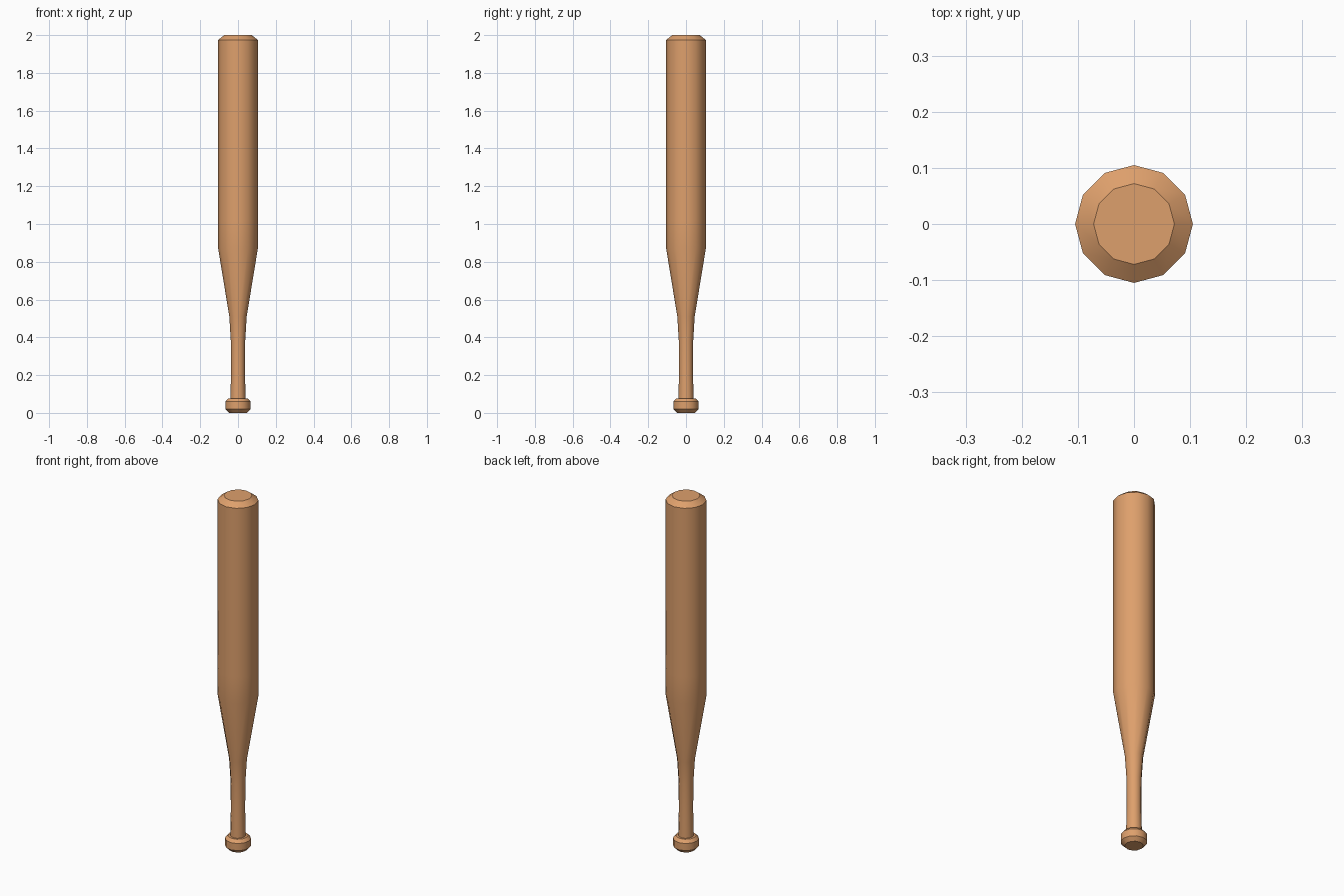
import bpy, bmesh, math

if "Cube" in bpy.data.objects:
    bpy.data.objects.remove(bpy.data.objects["Cube"])

SIDES = 12

wood = bpy.data.materials.new("light_wood")
wood.diffuse_color = (0.73, 0.35, 0.15, 1)
wood.use_nodes = True
wood.node_tree.nodes["Principled BSDF"].inputs["Base Color"].default_value = wood.diffuse_color


def lathe(name, profile):
    """Turn (radius, z) points around the z axis and cap both ends."""
    bm = bmesh.new()
    rings = []
    for r, z in profile:
        rings.append([bm.verts.new((r * math.cos(i * math.tau / SIDES),
                                    r * math.sin(i * math.tau / SIDES), z))
                      for i in range(SIDES)])
    for low, high in zip(rings, rings[1:]):
        for i in range(SIDES):
            j = (i + 1) % SIDES
            bm.faces.new((low[i], low[j], high[j], high[i]))
    bm.faces.new(rings[0][::-1])
    bm.faces.new(rings[-1])
    mesh = bpy.data.meshes.new(name)
    bm.to_mesh(mesh)
    bm.free()
    mesh.materials.append(wood)
    obj = bpy.data.objects.new(name, mesh)
    bpy.context.collection.objects.link(obj)
    bpy.context.view_layer.objects.active = obj
    obj.select_set(True)
    bpy.ops.object.shade_smooth_by_angle(angle=math.radians(35))
    obj.select_set(False)
    return obj


# Knob, handle, taper and barrel turned as one piece
lathe("baseball_bat", [
    (0.047, 0.0), (0.067, 0.02), (0.067, 0.06), (0.052, 0.077),   # knob
    (0.040, 0.077), (0.037, 0.22), (0.038, 0.38), (0.046, 0.51),  # handle
    (0.105, 0.87), (0.105, 1.02), (0.105, 1.975),                 # barrel
    (0.072, 2.0),                                                # rounded end
])
